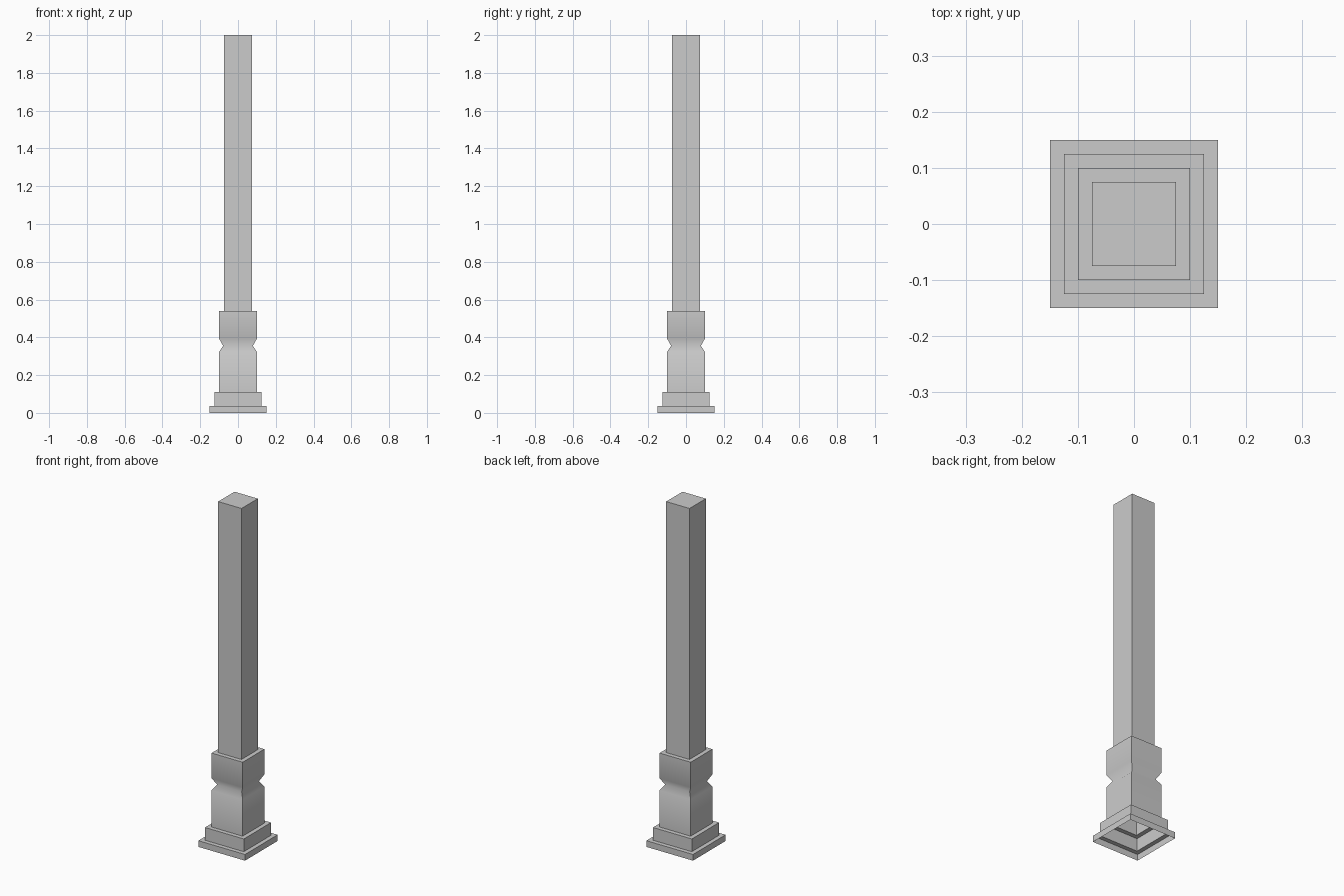
import bpy, bmesh

if "Cube" in bpy.data.objects:
    bpy.data.objects.remove(bpy.data.objects["Cube"])

# Side profile of the square post: (half width, height)
PROFILE = [
    (0.15, 0.0), (0.15, 0.036),       # bottom plinth
    (0.125, 0.036), (0.125, 0.11),    # second step
    (0.10, 0.11), (0.10, 0.323),      # lower block
    (0.079, 0.355), (0.10, 0.393),    # carved waist
    (0.10, 0.54),                     # upper block
    (0.075, 0.54), (0.075, 2.0),      # shaft
]

bm = bmesh.new()


def square_ring(half, z):
    return [bm.verts.new((sx * half, sy * half, z))
            for sx, sy in ((-1, -1), (1, -1), (1, 1), (-1, 1))]


# Shell walls, open underneath like a hollow casting
rings = [square_ring(h, z) for h, z in PROFILE]
for low, high in zip(rings, rings[1:]):
    for i in range(4):
        j = (i + 1) % 4
        bm.faces.new((low[i], low[j], high[j], high[i]))

# Top cap
bm.faces.new(rings[-1])

mesh = bpy.data.meshes.new("square_post")
bm.to_mesh(mesh)
bm.free()
post = bpy.data.objects.new("square_post", mesh)
bpy.context.collection.objects.link(post)

# Soft shading through the waist, crisp corners and ledges
bpy.context.view_layer.objects.active = post
post.select_set(True)
bpy.ops.object.shade_smooth_by_angle(angle=1.2)
